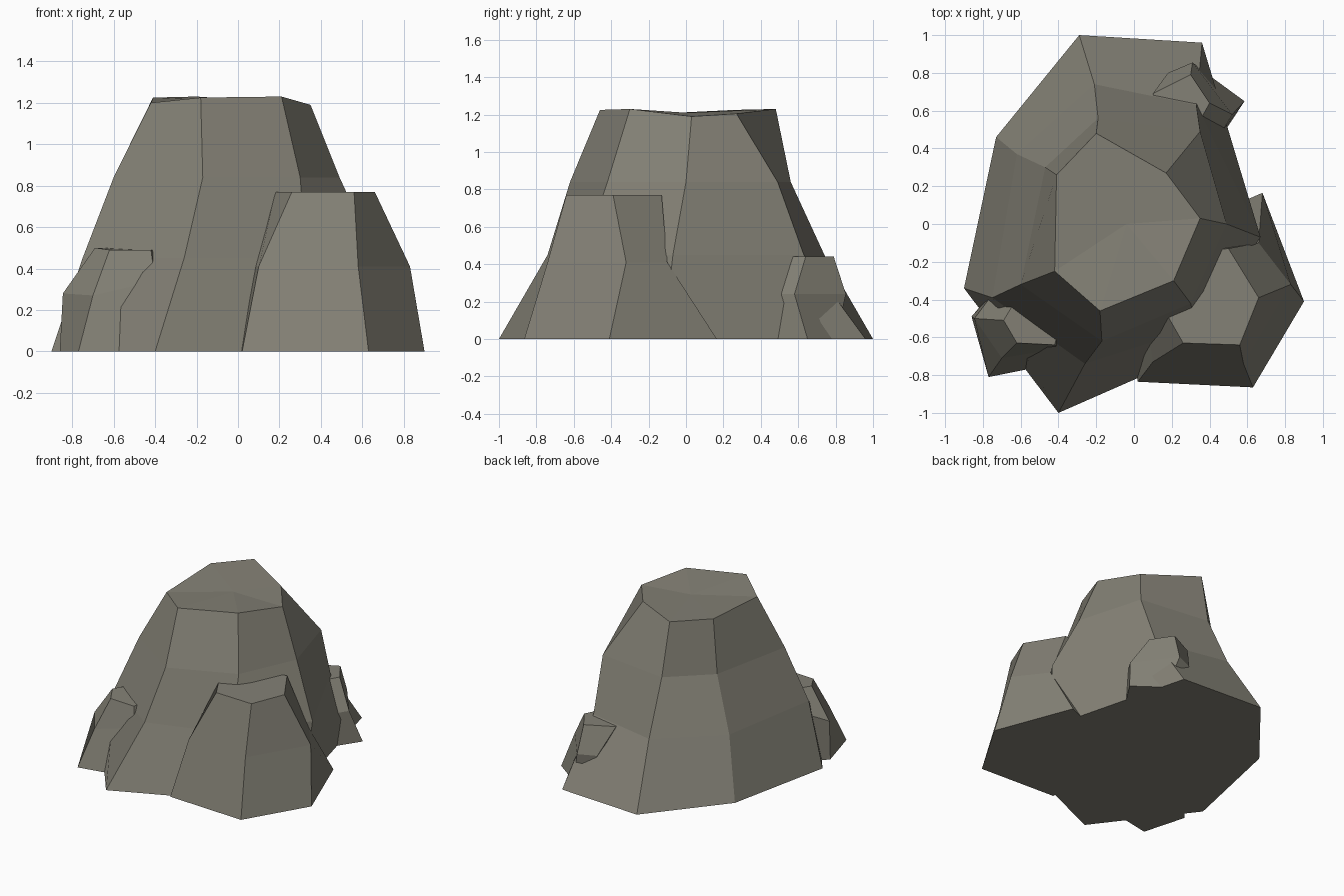
import bpy

stone = bpy.data.materials.new("warm grey stone")
stone.diffuse_color = (0.23, 0.22, 0.18, 1)


def rock(name, rings, crown=None):
    """Loft a faceted rock from rings of corners, listed from the top to the ground."""
    n = len(rings[0])
    verts = [v for ring in rings for v in ring]
    faces = []
    for r in range(len(rings) - 1):
        for i in range(n):
            j = (i + 1) % n
            a, b = r * n, (r + 1) * n
            faces.append((a + i, b + i, b + j, a + j))
    if crown:
        verts.append(crown)
        faces += [(len(verts) - 1, i, (i + 1) % n) for i in range(n)]
    else:
        faces.append(tuple(range(n)))
    base = (len(rings) - 1) * n
    faces.append(tuple(base + i for i in reversed(range(n))))
    mesh = bpy.data.meshes.new(name)
    mesh.from_pydata(verts, [], faces)
    mesh.materials.append(stone)
    obj = bpy.data.objects.new(name, mesh)
    bpy.context.collection.objects.link(obj)
    return obj


def level(z, *points):
    return [(x, y, z) for x, y in points]


# Tall seven-sided boulder, counter-clockwise from the front corner
rock("main_boulder", [
    [(-0.18, -0.46, 1.225), (0.21, -0.30, 1.23), (0.35, 0.03, 1.19), (0.17, 0.27, 1.205),
     (-0.20, 0.48, 1.23), (-0.41, 0.26, 1.225), (-0.42, -0.25, 1.20)],
    level(0.84, (-0.17, -0.62), (0.30, -0.42), (0.49, 0.0), (0.35, 0.49),
          (-0.19, 0.56), (-0.47, 0.30), (-0.60, -0.32)),
    level(0.45, (-0.26, -0.74), (0.33, -0.55), (0.67, -0.07), (0.33, 0.63),
          (-0.21, 0.74), (-0.62, 0.37), (-0.75, -0.39)),
    level(0, (-0.40, -1.0), (0.42, -0.64), (0.64, -0.12), (0.36, 0.96),
          (-0.29, 1.0), (-0.73, 0.46), (-0.90, -0.34)),
], crown=(-0.04, 0.0, 1.21))

# Flat-topped boulder leaning on the front right
rock("side_boulder", [
    level(0.77, (0.26, -0.63), (0.56, -0.64), (0.66, -0.39), (0.50, -0.13),
          (0.30, -0.15), (0.18, -0.49)),
    level(0.41, (0.10, -0.73), (0.58, -0.74), (0.83, -0.32), (0.66, -0.10),
          (0.30, -0.10), (0.08, -0.60)),
    level(0, (0.02, -0.835), (0.63, -0.865), (0.90, -0.41), (0.68, 0.165),
          (0.30, 0.0), (0.0, -0.70)),
])

# Small stone at the front left
rock("front_stone", [
    [(-0.69, -0.51, 0.50), (-0.62, -0.63, 0.49), (-0.42, -0.64, 0.49),
     (-0.38, -0.48, 0.49), (-0.60, -0.36, 0.50)],
    [(-0.845, -0.50, 0.28), (-0.70, -0.71, 0.27), (-0.40, -0.66, 0.34),
     (-0.30, -0.45, 0.30), (-0.74, -0.36, 0.36)],
    level(0, (-0.86, -0.49), (-0.77, -0.81), (-0.57, -0.77), (-0.35, -0.50), (-0.75, -0.36)),
])

# Small stone at the back right
rock("back_stone", [
    level(0.44, (0.35, 0.55), (0.40, 0.64), (0.30, 0.79), (0.10, 0.69), (0.15, 0.55)),
    level(0.24, (0.46, 0.48), (0.52, 0.58), (0.31, 0.855), (0.18, 0.80), (0.20, 0.50)),
    level(0, (0.48, 0.49), (0.585, 0.65), (0.38, 0.80), (0.20, 0.80), (0.20, 0.50)),
])
